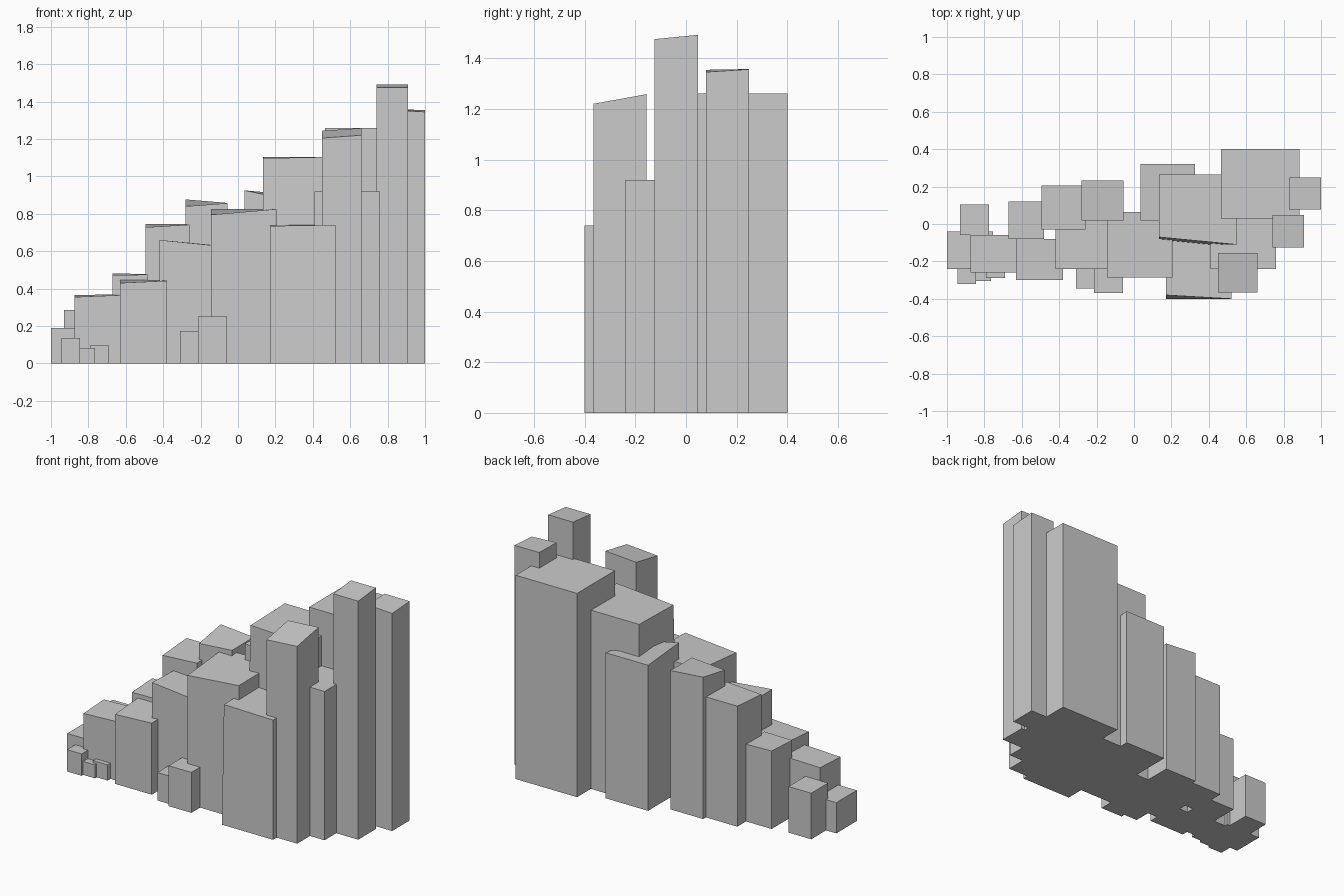
import bpy, bmesh


def column(name, x0, x1, y0, y1, tops, setback=0.0):
    """Upright block; tops = heights at front-left, front-right, back-right, back-left.
    setback pushes the front-left top corner backwards."""
    if not isinstance(tops, tuple):
        tops = (tops,) * 4
    bm = bmesh.new()
    corners = [(x0, y0), (x1, y0), (x1, y1), (x0, y1)]
    low = [bm.verts.new((x, y, 0)) for x, y in corners]
    high = [bm.verts.new((x, y, h)) for (x, y), h in zip(corners, tops)]
    high[0].co.y += setback
    bm.faces.new(low[::-1])
    bm.faces.new(high)
    for i in range(4):
        j = (i + 1) % 4
        bm.faces.new((low[i], low[j], high[j], high[i]))
    mesh = bpy.data.meshes.new(name)
    bm.to_mesh(mesh)
    bm.free()
    bpy.context.collection.objects.link(bpy.data.objects.new(name, mesh))


# Low columns at the left end
column("end_block", -1.0, -0.755, -0.24, -0.04, 0.19)
column("end_back_column", -0.93, -0.775, -0.06, 0.105, 0.285)
column("low_front_column", -0.875, -0.63, -0.26, -0.06, (0.355, 0.365, 0.37, 0.365))

# Small stones along the front foot
column("foot_stone_1", -0.945, -0.845, -0.32, -0.22, 0.135)
column("foot_stone_2", -0.845, -0.765, -0.305, -0.225, 0.083)
column("foot_stone_3", -0.79, -0.69, -0.288, -0.188, 0.097)
column("foot_stone_4", -0.31, -0.21, -0.345, -0.24, 0.173)
column("foot_stone_5", -0.215, -0.06, -0.37, -0.215, 0.25)

# Middle columns with tilted tops
column("back_step_1", -0.67, -0.48, -0.08, 0.12, (0.472, 0.475, 0.477, 0.482))
column("front_step_1", -0.63, -0.38, -0.30, -0.08, (0.43, 0.442, 0.447, 0.447))
column("back_step_2", -0.495, -0.26, -0.03, 0.205, (0.728, 0.742, 0.745, 0.745))
column("front_step_2", -0.42, -0.10, -0.24, 0.06, (0.66, 0.628, 0.63, 0.65))
column("back_step_3", -0.28, -0.055, 0.02, 0.232, (0.84, 0.857, 0.858, 0.877))
column("centre_column", -0.145, 0.205, -0.285, 0.065, (0.795, 0.825, 0.827, 0.827))
column("back_step_4", 0.035, 0.325, 0.02, 0.32, (0.925, 0.865, 0.90, 0.90))
column("front_step_3", 0.17, 0.52, -0.40, -0.05, (0.735, 0.74, 0.74, 0.74), 0.02)
column("centre_tall_column", 0.135, 0.55, -0.11, 0.265, (1.097, 1.105, 1.105, 1.105), 0.04)

# Tall columns at the right end
column("right_infill_column", 0.41, 0.76, -0.24, 0.11, 0.92)
column("right_front_column", 0.45, 0.66, -0.365, -0.155, (1.205, 1.22, 1.258, 1.244))
column("right_back_column", 0.465, 0.885, 0.03, 0.40, 1.26)
column("highest_column", 0.74, 0.91, -0.125, 0.047, (1.475, 1.475, 1.492, 1.492))
column("right_end_column", 0.83, 1.0, 0.078, 0.248, (1.354, 1.345, 1.356, 1.357))
